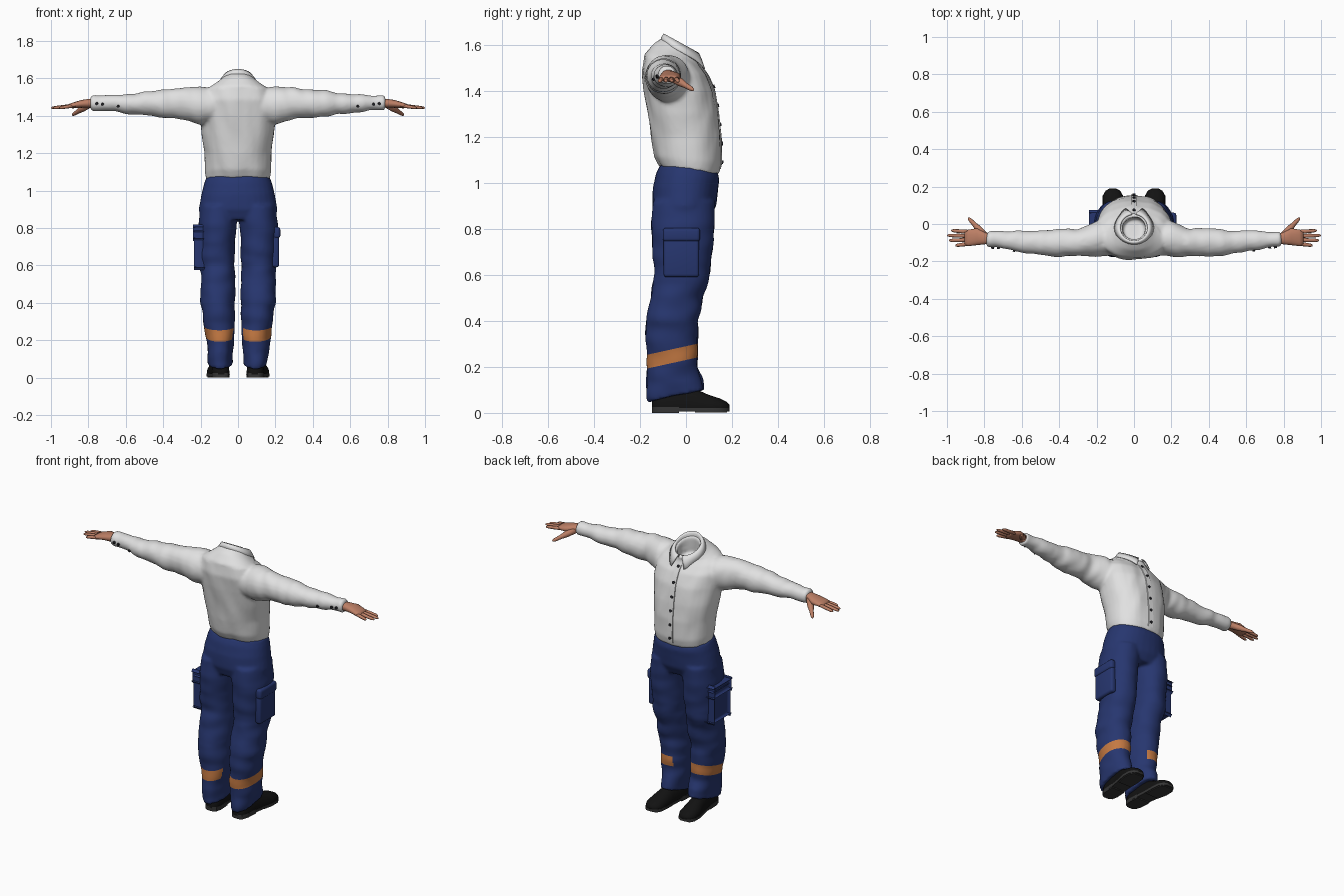
import bpy, bmesh, math
from math import sin, cos, pi, radians
from mathutils import Vector, noise
from mathutils.bvhtree import BVHTree

cube = bpy.data.objects.get("Cube")
if cube:
    bpy.data.objects.remove(cube)


def material(name, rgb):
    m = bpy.data.materials.new(name)
    m.use_nodes = True
    m.diffuse_color = (*rgb, 1)
    m.node_tree.nodes["Principled BSDF"].inputs["Base Color"].default_value = (*rgb, 1)
    return m


WHITE = material("shirt white", (0.75, 0.75, 0.75))
BLUE = material("trouser blue", (0.02, 0.037, 0.16))
ORANGE = material("stripe orange", (0.55, 0.19, 0.055))
SKIN = material("skin", (0.5, 0.21, 0.13))
BLACK = material("shoe black", (0.006, 0.006, 0.006))
SOLE = material("sole grey", (0.035, 0.035, 0.035))
BUTTON = material("button dark", (0.02, 0.02, 0.025))


def ring(c, a, b, n, power=2.0, count=32, low=-9, high=9):
    """Superellipse of half widths a, b around c, square to n."""
    n = Vector(n).normalized()
    ref = Vector((0, 1, 0)) if abs(n.x) > 0.5 else Vector((1, 0, 0))
    v = n.cross(ref).normalized()
    u = v.cross(n)
    pts = []
    for i in range(count):
        t = 2 * pi * i / count
        e = 2 / power
        cu = math.copysign(abs(cos(t)) ** e, cos(t))
        sv = math.copysign(abs(sin(t)) ** e, sin(t))
        p = Vector(c) + u * a * cu + v * b * sv
        p.z = min(max(p.z, low), high)
        pts.append(p)
    return pts


def loft(bm, rings, side=1, closed=True):
    rows = [[bm.verts.new((p.x * side, p.y, p.z)) for p in r] for r in rings]
    n = len(rows[0])
    for r, s in zip(rows, rows[1:]):
        for i in range(n if closed else n - 1):
            j = (i + 1) % n
            bm.faces.new((r[i], r[j], s[j], s[i]))
    if closed:
        bm.faces.new(rows[0])
        bm.faces.new(rows[-1])


def finish(bm, name, mat, sharp=None):
    bmesh.ops.recalc_face_normals(bm, faces=bm.faces)
    me = bpy.data.meshes.new(name)
    bm.to_mesh(me)
    bm.free()
    me.materials.append(mat)
    me.shade_smooth()
    if sharp:
        me.set_sharp_from_angle(angle=radians(sharp))
    ob = bpy.data.objects.new(name, me)
    bpy.context.collection.objects.link(ob)
    return ob


def fuse(ob, voxel, smooth, wrinkle):
    """Weld overlapping volumes into one cloth skin and add soft folds."""
    mod = ob.modifiers.new("weld", 'REMESH')
    mod.mode, mod.voxel_size = 'VOXEL', voxel
    sm = ob.modifiers.new("soften", 'SMOOTH')
    sm.factor, sm.iterations = 0.5, smooth
    dg = bpy.context.evaluated_depsgraph_get()
    me = bpy.data.meshes.new_from_object(ob.evaluated_get(dg))
    ob.modifiers.clear()
    bm = bmesh.new()
    bm.from_mesh(me)
    bm.normal_update()
    moves = [(v, v.normal * wrinkle(v.co)) for v in bm.verts]
    for v, d in moves:
        v.co += d
    return bm


def replace(ob, bm):
    bm.to_mesh(ob.data)
    bm.free()
    ob.data.shade_smooth()


# Shirt: torso with a hollow neck, and both sleeves
bm = bmesh.new()
TORSO = [  # y, z, half width, half depth, tilt
    (0.015, 1.052, 0.168, 0.127, 0.13), (0.01, 1.10, 0.175, 0.146, 0.1),
    (0.002, 1.20, 0.178, 0.155, 0), (-0.012, 1.30, 0.195, 0.155, 0),
    (-0.03, 1.40, 0.205, 0.152, 0), (-0.05, 1.48, 0.205, 0.142, 0.05),
    (-0.058, 1.535, 0.175, 0.125, 0.2), (-0.042, 1.568, 0.115, 0.105, 0.4),
    (-0.022, 1.59, 0.085, 0.09, 0.5), (-0.022, 1.59, 0.062, 0.066, 0.5),
    (-0.03, 1.50, 0.06, 0.06, 0.3)]
loft(bm, [ring((0, y, z), a, b, (0, t, 1), 2.2) for y, z, a, b, t in TORSO])
SLEEVE = [  # x, y, z, half depth, half height
    (0.08, -0.075, 1.455, 0.085, 0.085), (0.2, -0.08, 1.455, 0.095, 0.103),
    (0.3, -0.1, 1.466, 0.073, 0.083), (0.4, -0.1, 1.465, 0.077, 0.075),
    (0.5, -0.1, 1.465, 0.064, 0.064), (0.6, -0.093, 1.463, 0.057, 0.05),
    (0.7, -0.085, 1.468, 0.045, 0.042), (0.785, -0.08, 1.468, 0.04, 0.04)]
for s in (1, -1):
    loft(bm, [ring((x, y, z), a, b, (1, 0, 0)) for x, y, z, a, b in SLEEVE], s)
shirt = finish(bm, "shirt", WHITE)


def shirt_folds(p):
    arm = min(max((abs(p.x) - 0.15) / 0.1, 0), 1)
    body = noise.noise(Vector((p.x * 14, p.y * 10, p.z * 6 + p.x * 8)))
    sleeve = noise.noise(Vector((p.x * 16, p.y * 9, p.z * 9 + p.x * 6)))
    fade = 0.3 if p.z > 1.55 else 1
    return 0.007 * fade * (body * (1 - arm) + sleeve * arm)


bm = fuse(shirt, 0.0095, 5, shirt_folds)
tree = BVHTree.FromBMesh(bm)
replace(shirt, bm)


def touch(x, z, direction):
    """Point and normal where a ray along y meets the shirt."""
    hit = tree.ray_cast(Vector((x, -direction, z)), Vector((0, direction, 0)))
    return hit[0], hit[1]


# Collar: folded band, open at the throat, with two points
bm = bmesh.new()
steps = [radians(90 + 8 + 344 * i / 40) for i in range(41)]
BAND = [(1.55, 0.072, 0.078, 0), (1.598, 0.074, 0.082, 0), (1.605, 0.079, 0.088, 0),
        (1.59, 0.09, 0.095, 0.4), (1.568, 0.104, 0.103, 1)]
rows = []
for z, a, b, drop in BAND:
    row = []
    for t in steps:
        tip = max(0, sin(t)) ** 6 * drop
        y = -0.02 + b * 0.88 * sin(t)
        spread = 0.03 * tip * (1 if cos(t) > 0 else -1)
        row.append(Vector((a * cos(t) + spread, y + 0.012 * tip,
                           z - 0.55 * (y + 0.02) - 0.025 * tip)))
    rows.append(row)
loft(bm, rows, closed=False)
collar = finish(bm, "collar", WHITE)
thick = collar.modifiers.new("thickness", 'SOLIDIFY')
thick.thickness, thick.offset = 0.005, 0

# Button placket down the chest
bm = bmesh.new()
rows = []
for i in range(24):
    z = 1.06 + 0.45 * i / 23
    row = []
    for x, lift in ((-0.018, -0.003), (-0.016, 0.004), (0.016, 0.004), (0.018, -0.003)):
        p, n = touch(x, z, -1)
        row.append(p + Vector((0, lift, 0)))
    rows.append(row)
loft(bm, rows, closed=False)
finish(bm, "placket", WHITE, 40)

# Buttons on the chest and the cuffs
bm = bmesh.new()
spots = [(0, 1.09 + 0.082 * i, -1, 0.008) for i in range(6)]
for s in (1, -1):
    spots += [(s * 0.755, 1.465, 1, 0.008), (s * 0.725, 1.462, 1, 0.008),
              (s * 0.64, 1.452, 1, 0.007)]
for x, z, d, r in spots:
    p, n = touch(x, z, d)
    loft(bm, [ring(p + n * h, r, r, n, 2, 12) for h in (-0.002, 0.0085)])
finish(bm, "buttons", BUTTON, 40)

# Hands with four fingers and a thumb
PALM = [(0.75, -0.08, 1.467, 0.027, 0.022), (0.795, -0.077, 1.467, 0.031, 0.024),
        (0.84, -0.068, 1.463, 0.045, 0.021), (0.885, -0.074, 1.455, 0.044, 0.015),
        (0.905, -0.075, 1.453, 0.038, 0.01)]
FINGERS = [(-0.043, -0.035, 0.978), (-0.064, -0.061, 1.0),
           (-0.085, -0.088, 0.99), (-0.104, -0.115, 0.955)]
for s, label in ((1, "left"), (-1, "right")):
    bm = bmesh.new()
    loft(bm, [ring((x, y, z), a, b, (1, 0, 0), 2.3, 20) for x, y, z, a, b in PALM], s)
    for y0, y1, tip in FINGERS:
        rings = []
        for f, r in ((0, 0.011), (0.5, 0.0105), (0.85, 0.009), (0.96, 0.006), (1, 0.002)):
            c = (0.87 + (tip - 0.87) * f, y0 + (y1 - y0) * f, 1.455 - 0.013 * f)
            rings.append(ring(c, r, r * 0.9, (1, 0, 0), 2, 12))
        loft(bm, rings, s)
    base, end = Vector((0.795, -0.065, 1.462)), Vector((0.887, 0.034, 1.403))
    loft(bm, [ring(base.lerp(end, f), r, r, end - base, 2, 14) for f, r in
              ((0, 0.02), (0.4, 0.018), (0.65, 0.012), (0.88, 0.01), (0.97, 0.006), (1, 0.002))], s)
    finish(bm, label + "_hand", SKIN)

# Trousers: hips and two legs
bm = bmesh.new()
HIPS = [(-0.012, 0.845, 0.2, 0.115, 0), (-0.008, 0.9, 0.21, 0.14, 0),
        (-0.002, 0.98, 0.196, 0.142, 0), (0.008, 1.03, 0.184, 0.138, 0.1),
        (0.014, 1.066, 0.172, 0.126, 0.13)]
LEG = [  # x, y, z, half width, half depth, tilt
    (0.094, -0.045, 0.072, 0.065, 0.128, -0.22), (0.095, -0.05, 0.13, 0.068, 0.122, -0.15),
    (0.096, -0.06, 0.2, 0.074, 0.113, 0), (0.102, -0.062, 0.3, 0.084, 0.11, 0),
    (0.11, -0.062, 0.4, 0.093, 0.114, 0), (0.106, -0.04, 0.5, 0.09, 0.116, 0),
    (0.11, -0.018, 0.6, 0.094, 0.12, 0), (0.112, -0.015, 0.72, 0.097, 0.132, 0),
    (0.11, -0.014, 0.82, 0.102, 0.138, 0), (0.1, -0.008, 0.92, 0.1, 0.135, 0)]
loft(bm, [ring((0, y, z), a, b, (0, t, 1), 2.2) for y, z, a, b, t in HIPS])
for s in (1, -1):
    loft(bm, [ring((x, y, z), a, b, (0, t, 1), 2.15) for x, y, z, a, b, t in LEG], s)
trousers = finish(bm, "trousers", BLUE)


def leg_folds(p):
    low = min(max((0.95 - p.z) / 0.3, 0.2), 1)
    return 0.009 * low * noise.noise(Vector((p.x * 8, p.y * 8 + 3, p.z * 14)))


bm = fuse(trousers, 0.0095, 4, leg_folds)

# Slanted reflective stripes cut into both legs
slant = Vector((0, -0.22, 1))
BOTTOM, TOP = 0.23, 0.29
for h in (BOTTOM, TOP):
    low = [f for f in bm.faces if f.calc_center_median().z < 0.4]
    geom = low + list({e for f in low for e in f.edges}) + list({v for f in low for v in f.verts})
    bmesh.ops.bisect_plane(bm, geom=geom, plane_co=(0, 0, h), plane_no=slant)
bm.normal_update()
for f in bm.faces:
    c = f.calc_center_median()
    inward = -f.normal.x * math.copysign(1, c.x)
    bare = inward > 0.55 and f.normal.y > -0.3
    f.material_index = int(BOTTOM < c.dot(slant) < TOP and not bare)
trousers.data.materials.append(ORANGE)
replace(trousers, bm)

# Cargo pockets with flaps
for s, label in ((1, "left"), (-1, "right")):
    bm = bmesh.new()
    for x, z, sx, sy, sz in ((0.2, 0.685, 0.04, 0.155, 0.19), (0.205, 0.775, 0.042, 0.162, 0.06)):
        made = bmesh.ops.create_cube(bm, size=1)["verts"]
        for v in made:
            v.co = Vector((s * (x + v.co.x * sx), -0.02 + v.co.y * sy, z + v.co.z * sz))
        edges = list({e for v in made for e in v.link_edges})
        bmesh.ops.bevel(bm, geom=edges, offset=0.014, segments=3, affect='EDGES', profile=0.5)
    finish(bm, label + "_pocket", BLUE, 50)

# Shoes: rounded uppers, flat soles and heel blocks
SHOE = [  # y, x, half width, height
    (-0.147, 0.09, 0.018, 0.05), (-0.135, 0.09, 0.036, 0.075), (-0.1, 0.092, 0.046, 0.1),
    (-0.03, 0.096, 0.046, 0.115), (0.04, 0.104, 0.049, 0.104), (0.1, 0.111, 0.056, 0.078),
    (0.15, 0.113, 0.053, 0.062), (0.178, 0.113, 0.037, 0.047), (0.19, 0.113, 0.015, 0.035)]
for s, label in ((1, "left"), (-1, "right")):
    bm = bmesh.new()
    loft(bm, [ring((x, y, 0.024), a, h - 0.024, (0, 1, 0), 2.2, 28, low=0.018)
              for y, x, a, h in SHOE], s)
    finish(bm, label + "_shoe", BLACK, 50)
    bm = bmesh.new()
    loft(bm, [ring((x, y, 0.015), a + 0.002, 0.06, (0, 1, 0), 5, 28, 0.007, 0.022)
              for y, x, a, h in SHOE], s)
    loft(bm, [ring((x, y, 0.015), a + 0.001, 0.06, (0, 1, 0), 5, 28, 0, 0.026)
              for y, x, a, h in SHOE[:4]], s)
    loft(bm, [ring((x, y, 0.01), a - 0.003, 0.05, (0, 1, 0), 5, 28, 0.002, 0.015)
              for y, x, a, h in SHOE[4:8]], s)
    finish(bm, label + "_sole", SOLE, 40)
